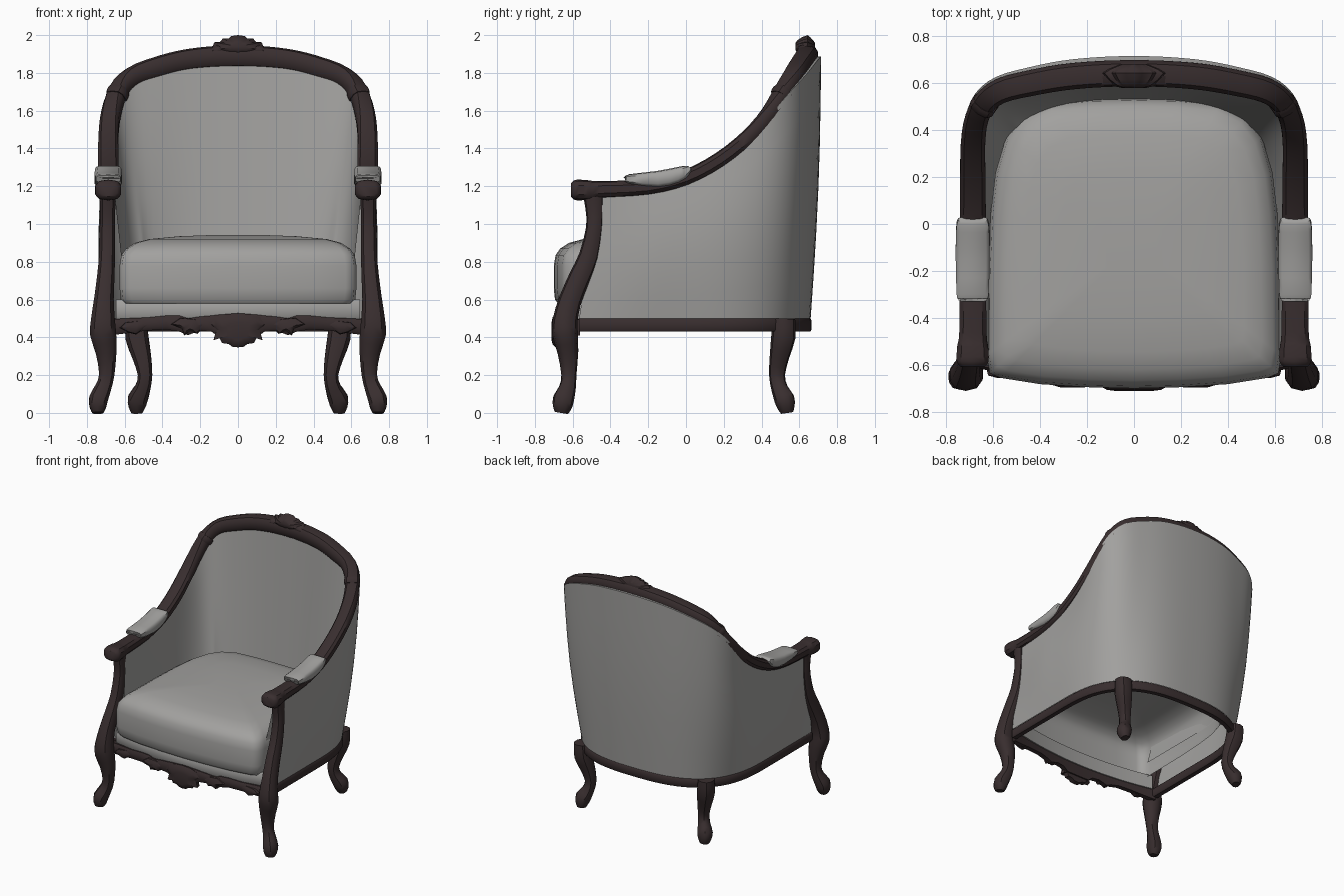
import bpy, bmesh, math
from mathutils import Vector

cube = bpy.data.objects.get("Cube")
if cube:
    bpy.data.objects.remove(cube, do_unlink=True)


def material(name, rgb):
    m = bpy.data.materials.new(name)
    m.use_nodes = True
    m.diffuse_color = (*rgb, 1)
    m.node_tree.nodes["Principled BSDF"].inputs["Base Color"].default_value = (*rgb, 1)
    return m


WOOD = material("dark wood", (0.04, 0.027, 0.028))
FABRIC = material("grey fabric", (0.36, 0.355, 0.345))
UP = Vector((0, 0, 1))
BACK = Vector((0, 1, 0))


def loft(name, rings, mat, closed=True, caps=(0, -1), mirror=False, angle=40):
    """Skin a list of equal-length point rings; caps lists the rings to fill."""
    bm = bmesh.new()
    vs = [[bm.verts.new(p) for p in r] for r in rings]
    n = len(rings[0])
    for a, b in zip(vs, vs[1:]):
        for i in range(n if closed else n - 1):
            j = (i + 1) % n
            bm.faces.new((a[i], a[j], b[j], b[i]))
    for c in caps:
        bm.faces.new(vs[c])
    bmesh.ops.recalc_face_normals(bm, faces=bm.faces)
    me = bpy.data.meshes.new(name)
    bm.to_mesh(me)
    bm.free()
    me.materials.append(mat)
    ob = bpy.data.objects.new(name, me)
    bpy.context.collection.objects.link(ob)
    bpy.ops.object.select_all(action="DESELECT")
    ob.select_set(True)
    bpy.context.view_layer.objects.active = ob
    bpy.ops.object.shade_smooth_by_angle(angle=math.radians(angle))
    if mirror:
        ob.modifiers.new("Mirror", "MIRROR")
    return ob


def smooth_path(pts, steps=3):
    """Catmull-Rom resampling of tuples of any length."""
    out = []
    for i in range(len(pts) - 1):
        p0, p1, p2, p3 = (pts[max(0, min(len(pts) - 1, i + k))] for k in (-1, 0, 1, 2))
        for s in range(steps):
            t = s / steps
            out.append(tuple(0.5 * (2 * b + (c - a) * t + (2 * a - 5 * b + 4 * c - d) * t * t
                                    + (3 * b - a - 3 * c + d) * t ** 3)
                             for a, b, c, d in zip(p0, p1, p2, p3)))
    return out + [tuple(pts[-1])]


def tangents(pts):
    ps = [Vector(p[:3]) for p in pts]
    return [(ps[min(i + 1, len(ps) - 1)] - ps[max(i - 1, 0)]).normalized() for i in range(len(ps))]


def sweep(name, pts, mat, ref=UP, sides=10, power=0.7, **kw):
    """Sweep a rounded box section along (x, y, z, half width, half height)."""
    rings = []
    for p, t in zip(pts, tangents(pts)):
        side = t.cross(ref).normalized()
        nrm = side.cross(t)
        ring = []
        for k in range(sides):
            a = math.tau * (k + 0.5) / sides
            c, s = math.cos(a), math.sin(a)
            ring.append(Vector(p[:3]) + side * p[3] * math.copysign(abs(c) ** power, c)
                        + nrm * p[4] * math.copysign(abs(s) ** power, s))
        rings.append(ring)
    return loft(name, rings, mat, **kw)


def flip(pts):
    return [(-p[0], *p[1:]) for p in reversed(pts)]


def relief(name, half, layers, mat, mirror=False, centre=None):
    """Carved ornament: outline in x and z, stacked in y as (y, scale)."""
    outline = half if centre else half + [(-x, z) for x, z in reversed(half) if x > 0]
    cx, cz = centre or (0, sum(z for _, z in outline) / len(outline))
    rings = [[(cx + (x - cx) * s, y, cz + (z - cz) * s) for x, z in outline] for y, s in layers]
    return loft(name, rings, mat, mirror=mirror)


# Show-wood rail: arm scroll, arm, rising side, half of the crest rail
half_rail = [(.687, -.61, 1.18, .05, .035), (.687, -.585, 1.18, .07, .054), (.687, -.52, 1.18, .068, .052),
             (.686, -.46, 1.182, .06, .046), (.686, -.2, 1.195, .058, .042), (.686, 0, 1.245, .057, .042),
             (.686, .18, 1.34, .056, .042), (.686, .33, 1.46, .054, .042), (.672, .44, 1.585, .052, .043),
             (.632, .52, 1.705, .052, .046), (.56, .57, 1.783, .055, .05), (.44, .6, 1.828, .057, .054),
             (.3, .625, 1.865, .058, .055), (.15, .638, 1.883, .058, .057)]
rail = smooth_path(half_rail + [(0, .642, 1.888, .058, .058)] + flip(half_rail))
sweep("top_rail", rail, WOOD)

# Collars where the crest rail meets the sides
mid = Vector((.637, .51, 1.69))
run = Vector((-.09, .13, .19)).normalized()
sweep("rail_collar", [(*(mid + run * d), .061 - abs(d) * .3, .056 - abs(d) * .3)
                      for d in (-.022, -.01, .01, .022)], WOOD, mirror=True)

# Wrap-around upholstered shell, open underneath, on a rounder base
wall = [p for p in rail if p[1] > -.48]
shell, base_plan = [], []
for p, t in zip(wall, tangents(wall)):
    out = t.cross(UP).normalized()
    x, y, z = p[:3]
    back = max(0, y / .64) ** 2
    bulge = .034 * (1 - back * .6) * min(1, max(0, (y + .47) / .3))
    top = Vector((x, y, z))
    if y > 0:
        grow = ((abs(x) / .7) ** 2.7 + (y / .66) ** 2.7) ** (-1 / 2.7)
        outer_low = Vector((x * grow, y * grow, .5))
    else:
        outer_low = Vector((math.copysign(.7, x), y * 1.23, .5))
    outer_top = top + out * (.025 + .048 * back)
    ring = []
    for k in range(7):
        f = k / 6
        ring.append(outer_low.lerp(outer_top, f) + out * bulge * math.sin(math.pi * f))
    inner_top, inner_low = top - out * .03, outer_low - out * (.095 + .04 * back) + UP * .2
    ring += [inner_top.lerp(inner_low, k / 5) for k in range(6)]
    shell.append(ring)
    base_plan.append((outer_low.x - out.x * .02, outer_low.y - out.y * .02, .465, .026, .036))
loft("upholstered_shell", shell, FABRIC, closed=False, caps=())

# Wooden seat rail along sides and back
sweep("seat_rail", base_plan, WOOD, sides=8, power=.4)

# Front legs running up into the arm posts
front = [(.742, -.66, 0, .03, .035), (.742, -.655, .03, .045, .05), (.738, -.648, .075, .052, .056),
         (.715, -.628, .13, .045, .045), (.695, -.62, .2, .042, .04), (.698, -.625, .32, .057, .055),
         (.714, -.64, .42, .072, .068), (.715, -.64, .49, .066, .066), (.71, -.612, .6, .054, .06),
         (.7, -.562, .72, .048, .057), (.694, -.515, .83, .044, .052), (.692, -.485, .98, .042, .044),
         (.69, -.485, 1.08, .042, .047), (.69, -.49, 1.16, .046, .056)]
sweep("front_leg_and_post", smooth_path(front, 2), WOOD, ref=BACK, power=.85, mirror=True)

# Back legs
rear = [(.535, .535, 0, .03, .032), (.535, .53, .03, .045, .046), (.53, .52, .075, .055, .054),
        (.505, .495, .13, .043, .044), (.492, .482, .2, .04, .042), (.51, .495, .3, .052, .052),
        (.535, .515, .4, .064, .064), (.54, .52, .5, .058, .058)]
sweep("back_leg", smooth_path(rear, 2), WOOD, ref=BACK, power=.85, mirror=True)

# Padded arm cushions over the rail
pad = [(.687, -.318, 1.24, .062, .014), (.687, -.3, 1.238, .07, .026), (.687, -.15, 1.237, .074, .044),
       (.687, -.05, 1.258, .073, .042), (.687, 0, 1.282, .07, .03), (.687, .02, 1.298, .063, .014)]
sweep("arm_pad", smooth_path(pad, 2), FABRIC, power=.5, mirror=True, angle=50)

# Loose seat cushion, bowed in front, rounded behind, hollow underneath
half_plan = [(.2, -.695), (.4, -.682), (.57, -.655), (.615, -.635), (.627, -.56), (.622, -.2), (.61, .05),
             (.59, .22), (.545, .37), (.48, .46), (.37, .515), (.18, .532)]
plan = [(0, -.7)] + half_plan + [(0, .535)] + [(-x, y) for x, y in reversed(half_plan)]
layers = [(.58, .965), (.6, .99), (.66, 1), (.78, 1), (.835, .985), (.87, .945), (.9, .87),
          (.92, .75), (.935, .5), (.942, .2)]
loft("seat_cushion", [[(x * s, -.08 + (y + .08) * s, z) for x, y in plan] for z, s in layers],
     FABRIC, caps=(-1,), angle=60)


def bowed_strip(name, columns, y0, depth, mat):
    """Front panel following the bowed seat front, from (x, top z, bottom z)."""
    cols = columns + [(-x, a, b) for x, a, b in columns if x > 0]
    rings = []
    for x, a, b in sorted(cols):
        y = y0 + .08 * (abs(x) / .66) ** 2
        rings.append([(x, y + .012, a), (x, y, a - .02), (x, y, b + .015), (x, y + .012, b),
                      (x, y + depth, b), (x, y + depth, a)])
    loft(name, rings, mat)


# Upholstered seat front and the shaped apron below it
bowed_strip("seat_front", [(x / 10, .6, .49) for x in range(6)] + [(.645, .6, .49)], -.675, .04, FABRIC)
bowed_strip("front_apron", [(0, .525, .4), (.1, .52, .4), (.14, .515, .43), (.2, .51, .435),
                            (.265, .5, .412), (.31, .515, .43), (.38, .515, .442), (.48, .505, .436),
                            (.6, .5, .42), (.68, .495, .41)], -.695, .05, WOOD)

# Carved apron shield and flanking leaves
relief("apron_shield", [(0, .528), (.07, .522), (.12, .505), (.145, .47), (.115, .44), (.13, .385),
                        (.1, .4), (.085, .37), (.05, .365), (.03, .35), (0, .347)],
       [(-.712, .5), (-.706, .8), (-.69, 1), (-.655, .95)], WOOD)
relief("apron_leaf", [(.17, .47), (.23, .5), (.31, .505), (.36, .47), (.3, .445), (.285, .41),
                      (.25, .43), (.215, .418)],
       [(-.697, .5), (-.685, .9), (-.65, 1)], WOOD, mirror=True, centre=(.26, .46))
relief("apron_scroll", [(.45, .47), (.52, .49), (.6, .48), (.63, .45), (.58, .425), (.54, .415), (.51, .435)],
       [(-.655, .5), (-.645, .9), (-.61, 1)], WOOD, mirror=True, centre=(.54, .455))

# Carved crest: scalloped shell tapering to an edge, with side leaves
relief("crest_shell", [(0, 2.0), (.035, 1.995), (.05, 1.982), (.08, 1.982), (.095, 1.965), (.125, 1.962),
                       (.135, 1.94), (.18, 1.915), (.13, 1.9), (.1, 1.88), (.05, 1.885), (0, 1.87)],
       [(.58, .3), (.59, .55), (.615, .82), (.643, 1), (.66, .78), (.682, .35)], WOOD)
relief("crest_leaf", [(.05, 1.93), (.11, 1.95), (.18, 1.92), (.13, 1.895), (.07, 1.9)],
       [(.587, .35), (.597, .75), (.63, 1)], WOOD, mirror=True, centre=(.11, 1.918))
